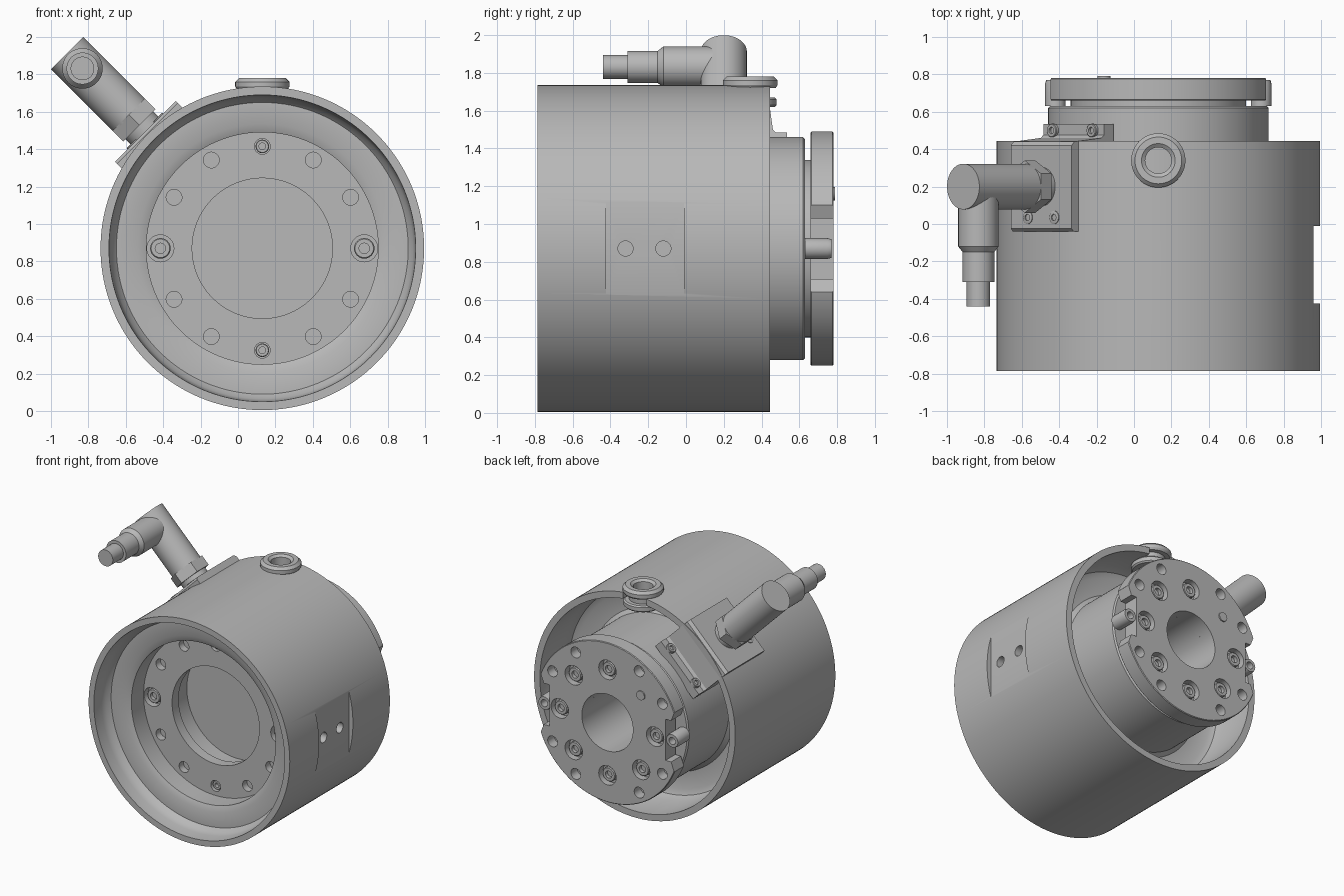
import bpy, bmesh, math
from mathutils import Vector, Matrix

if "Cube" in bpy.data.objects:
    bpy.data.objects.remove(bpy.data.objects["Cube"])

AX, AZ = 0.13, 0.87                       # main axis position
AXIS = Vector((AX, 0, AZ))
Y, Z = Vector((0, 1, 0)), Vector((0, 0, 1))
SIDE = Matrix.Translation(AXIS) @ Matrix.Rotation(math.radians(-45), 4, 'Y')
RADIAL = SIDE.to_3x3() @ Z                # direction of the cable connector

grey = bpy.data.materials.new("machined grey")
grey.use_nodes = True
grey.diffuse_color = (0.48, 0.48, 0.48, 1)
grey.node_tree.nodes["Principled BSDF"].inputs["Base Color"].default_value = (0.48, 0.48, 0.48, 1)
parts = []


def finish(name, bm):
    bmesh.ops.remove_doubles(bm, verts=bm.verts, dist=1e-5)
    bmesh.ops.recalc_face_normals(bm, faces=bm.faces)
    mesh = bpy.data.meshes.new(name)
    bm.to_mesh(mesh)
    bm.free()
    mesh.materials.append(grey)
    ob = bpy.data.objects.new(name, mesh)
    bpy.context.scene.collection.objects.link(ob)
    parts.append(ob)
    return ob


def lathe(name, profile, origin=AXIS, axis=Y, seg=96):
    """Turn (radius, height) points around an axis; profiles off the axis close into rings."""
    place = Matrix.Translation(origin) @ axis.to_track_quat('Z', 'Y').to_matrix().to_4x4()
    bm = bmesh.new()
    turns = [2 * math.pi * i / seg for i in range(seg)]
    rings = [[bm.verts.new(place @ Vector((r * math.cos(t), r * math.sin(t), h))) for t in turns]
             for r, h in profile]
    pairs = list(zip(rings, rings[1:]))
    if profile[0][0] > 0:
        pairs.append((rings[-1], rings[0]))
    for a, b in pairs:
        for i in range(seg):
            j = (i + 1) % seg
            bm.faces.new((a[i], a[j], b[j], b[i]))
    return finish(name, bm)


def cylinder(name, r, a, b, origin=AXIS, axis=Y, seg=32):
    return lathe(name, [(0, a), (r, a), (r, b), (0, b)], origin, axis, seg)


def prism(name, points, half, place):
    """Extrude (y, z) points along local x."""
    bm = bmesh.new()
    ends = [[bm.verts.new(place @ Vector((x, y, z))) for y, z in points] for x in (-half, half)]
    bm.faces.new(ends[0])
    bm.faces.new(ends[1])
    for i in range(len(points)):
        j = (i + 1) % len(points)
        bm.faces.new((ends[0][i], ends[0][j], ends[1][j], ends[1][i]))
    return finish(name, bm)


def box(name, center, size):
    bm = bmesh.new()
    bmesh.ops.create_cube(bm, size=1, matrix=Matrix.Translation(center) @ Matrix.Diagonal((*size, 1)))
    return finish(name, bm)


def cut(target, cutters):
    for c in cutters:
        mod = target.modifiers.new("cut", 'BOOLEAN')
        mod.operation, mod.solver, mod.object = 'DIFFERENCE', 'EXACT', c
    graph = bpy.context.evaluated_depsgraph_get()
    mesh = bpy.data.meshes.new_from_object(target.evaluated_get(graph))
    target.modifiers.clear()
    target.data = mesh
    for c in cutters:
        parts.remove(c)
        bpy.data.objects.remove(c)


def around(r, degrees):
    a = math.radians(degrees)
    return Vector((AX + r * math.cos(a), 0, AZ + r * math.sin(a)))


def screw(name, r, h, origin, axis):
    s = r * 0.5
    return lathe(name, [(0, 0), (r, 0), (r, h * 0.85), (r * 0.9, h), (s, h), (s, h * 0.4), (0, h * 0.4)],
                 origin, axis, 24)


# Housing: outer shell, front recess, rear gap and inner body in one turned profile
housing = lathe("housing", [
    (0, 0.10), (0.22, 0.10), (0.22, 0.63), (0.58, 0.63), (0.59, 0.62), (0.59, 0.13), (0.62, 0.10),
    (0.75, 0.10), (0.79, 0.12), (0.815, 0.17), (0.815, 0.445), (0.865, 0.445), (0.865, -0.785),
    (0.82, -0.785), (0.815, -0.70), (0.805, -0.66), (0.78, -0.63), (0.665, -0.63), (0.62, -0.61),
    (0.62, -0.46), (0.375, -0.46), (0.375, -0.38), (0.43, -0.38), (0.43, -0.20), (0, -0.20)], seg=160)

cutters = [box("pad_cutter", (1.06, -0.217, AZ), (0.2, 0.415, 0.5))]
for y in (-0.32, -0.12):
    cutters.append(cylinder("pad_hole", 0.04, 0.75, 1.0, Vector((AX, y, AZ)), Vector((1, 0, 0))))
for i in range(12):
    r = 0.072 if i % 6 == 0 else 0.042
    cutters.append(cylinder("front_hole", r, -0.50, -0.405, around(0.545, 30 * i)))
arc = [(0.1 * math.sin(t), 0.34 - 0.1 * math.cos(t)) for t in
       [math.pi * (k / 12 - 0.5) for k in range(13)]]
slot_place = Matrix.Translation((AX, 0, 1.70)) @ Matrix.Rotation(math.radians(90), 4, 'Y') \
    @ Matrix.Rotation(math.radians(90), 4, 'X')
slot_place = Matrix(((0, 0, 1, AX), (0, 1, 0, 0), (1, 0, 0, 1.70), (0, 0, 0, 1)))
cutters.append(prism("grommet_slot", [(y, x) for x, y in arc] + [(0.5, 0.1), (0.5, -0.1)], 0.11, slot_place))
cut(housing, cutters)

# Screws in the front recess
for deg, r in ((0, 0.055), (180, 0.055), (90, 0.036), (270, 0.036)):
    screw("front_screw", r, 0.045, around(0.545, deg) + Y * -0.40, -Y)

# Neck and rear tool flange
lathe("neck", [(0.22, 0.62), (0.47, 0.62), (0.47, 0.67), (0.22, 0.67)])
flange = lathe("rear_flange", [(0.22, 0.66), (0.615, 0.66), (0.62, 0.665), (0.62, 0.775),
                               (0.615, 0.78), (0.22, 0.78)], seg=128)
cutters = []
bolts = [45 * i for i in range(8) if i != 3]
for deg in bolts:
    cutters.append(cylinder("bolt_hole", 0.075, 0.725, 0.85, around(0.41, deg)))
for deg in range(0, 360, 30):
    if deg % 90:
        cutters.append(cylinder("flange_hole", 0.042, 0.70, 0.85, around(0.545, deg)))
for s in (-1, 1):
    cutters.append(box("notch", (AX + s * 0.65, 0.72, AZ), (0.3, 0.3, 0.32)))
    mouth = [(z, r) for z, r in ((-0.14, 0.54), (0.14, 0.54), (0.23, 0.575), (0.23, 0.7), (-0.23, 0.7), (-0.23, 0.575))]
    place = Matrix(((0, 0, s, AX), (1, 0, 0, 0.72), (0, 1, 0, AZ), (0, 0, 0, 1)))
    cutters.append(prism("notch_mouth", mouth, 0.15, place))
cut(flange, cutters)
for deg in bolts:
    screw("flange_bolt", 0.055, 0.045, around(0.41, deg) + Y * 0.72, Y)
for deg in (0, 180):
    screw("notch_screw", 0.055, 0.14, around(0.55, deg) + Y * 0.63, Y)
cylinder("locating_pin", 0.035, 0.76, 0.79, around(0.41, 135))

# Cable grommet on top
lathe("grommet", [(0.07, 1.62), (0.13, 1.62), (0.14, 1.63), (0.14, 1.66), (0.13, 1.67), (0.1, 1.67),
                  (0.1, 1.72), (0.135, 1.72), (0.145, 1.735), (0.145, 1.76), (0.125, 1.78),
                  (0.09, 1.78), (0.07, 1.765)], Vector((AX, 0.34, 0)), Z, 64)

# Connector mount: plate outside, foot reaching down to the inner body
prism("connector_mount", [(-0.04, 0.80), (-0.04, 0.87), (-0.025, 0.885), (0.42, 0.885), (0.44, 0.865),
                          (0.46, 0.66), (0.475, 0.64), (0.535, 0.64), (0.535, 0.57), (0.25, 0.57),
                          (0.25, 0.80)], 0.23, SIDE)
for t in (-0.1, 0.1):
    screw("mount_screw", 0.035, 0.012, SIDE @ Vector((t, 0.035, 0.88)), RADIAL)
for t in (-0.15, 0.15):
    screw("foot_screw", 0.036, 0.025, SIDE @ Vector((t, 0.50, 0.635)), RADIAL)

# Angled connector: nut, upright barrel, stepped cable arm
base = SIDE @ Vector((0, 0.2, 0))
cylinder("connector_washer", 0.105, 0.87, 0.94, base, RADIAL, 48)
cylinder("connector_nut", 0.14, 0.93, 1.01, base, RADIAL, 6)
cylinder("connector_barrel", 0.122, 1.00, 1.475, base, RADIAL, 64)
lathe("cable_arm", [(0, 0), (0.108, 0), (0.108, 0.32), (0.085, 0.35), (0.085, 0.51), (0.063, 0.51),
                    (0.063, 0.64), (0, 0.64)], base + RADIAL * 1.36, -Y, 64)

# Smooth shading with sharp edges kept
bpy.ops.object.select_all(action='DESELECT')
for ob in parts:
    ob.select_set(True)
bpy.context.view_layer.objects.active = housing
bpy.ops.object.shade_smooth_by_angle(angle=math.radians(30))
